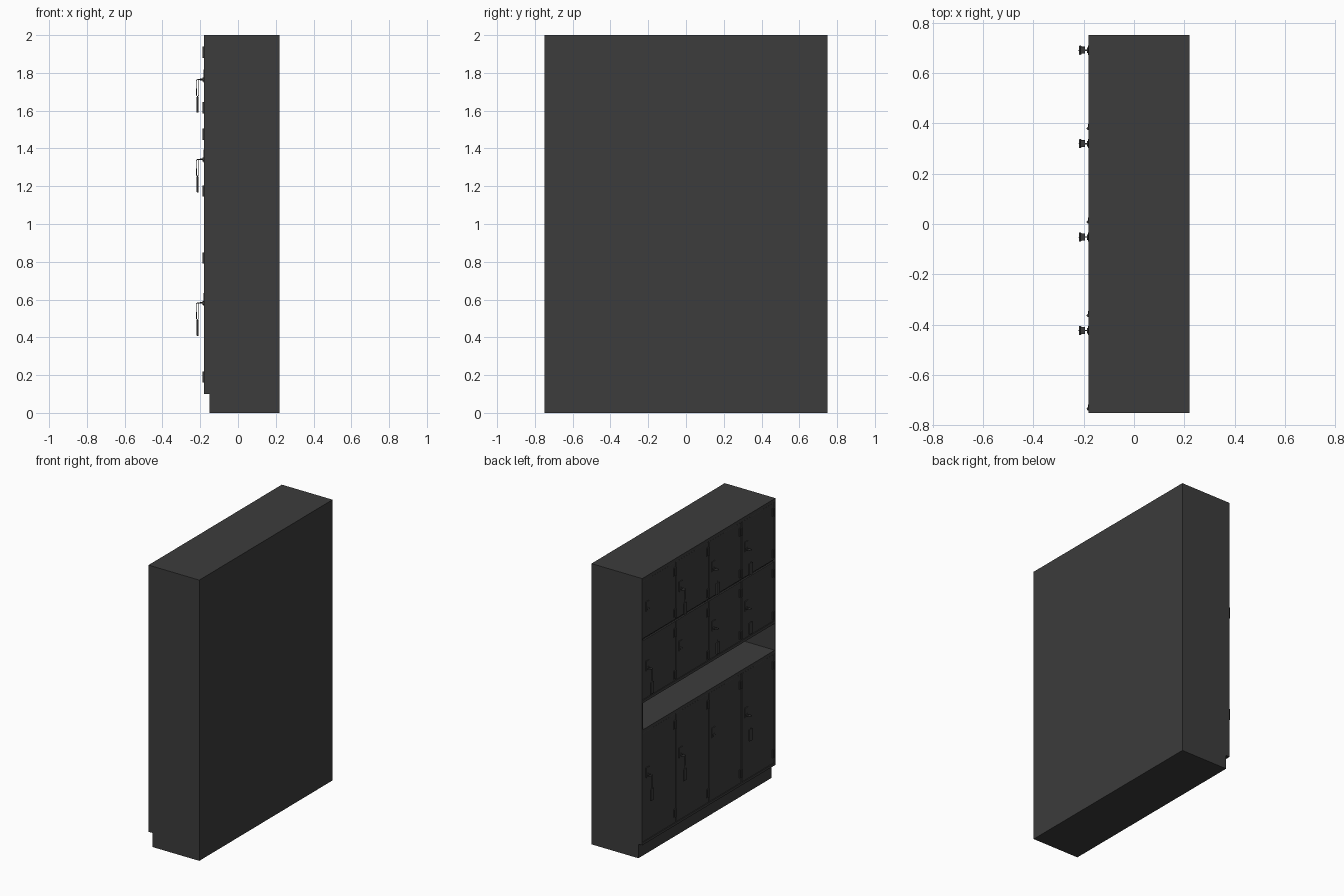
import bpy, math
from mathutils import Vector

cube = bpy.data.objects.get("Cube")
if cube:
    bpy.data.objects.remove(cube)


def material(name, colour):
    m = bpy.data.materials.new(name)
    m.use_nodes = True
    m.diffuse_color = (*colour, 1)
    bsdf = next(n for n in m.node_tree.nodes if n.type == 'BSDF_PRINCIPLED')
    bsdf.inputs["Base Color"].default_value = (*colour, 1)
    return m


GREY = material("dark grey steel", (0.045, 0.045, 0.045))


def finish(obj, name, bevel=0):
    obj.name = name
    obj.data.materials.append(GREY)
    if bevel:
        mod = obj.modifiers.new("soft edge", 'BEVEL')
        mod.width = bevel
        mod.segments = 2
    return obj


def box(name, x, y, z, bevel=0):
    """Box spanning three (low, high) ranges."""
    spans = (x, y, z)
    bpy.ops.mesh.primitive_cube_add(size=1, location=[sum(s) / 2 for s in spans])
    obj = bpy.context.object
    size = Vector([s[1] - s[0] for s in spans])
    for v in obj.data.vertices:
        v.co = v.co * size
    return finish(obj, name, bevel)


def rod(name, centre, radius, length, axis='Z', sides=12):
    turn = (0, math.pi / 2, 0) if axis == 'X' else (0, 0, 0)
    bpy.ops.mesh.primitive_cylinder_add(vertices=sides, radius=radius, depth=length,
                                        location=centre, rotation=turn)
    bpy.ops.object.shade_smooth_by_angle()
    return finish(bpy.context.object, name)


def around(c, half):
    return (c - half, c + half)


FRONT, BACK, SIDE = -0.18, 0.22, 0.75
PANEL = 0.008
INNER = SIDE - PANEL
WIDTH = 2 * INNER / 4
INSIDE = (-INNER, INNER)
DEPTH = (FRONT, BACK - PANEL)

# Cabinet shell and recessed plinth
box("plinth", (-0.15, BACK), (-SIDE, SIDE), (0, 0.1))
box("back_panel", (BACK - PANEL, BACK), (-SIDE, SIDE), (0.1, 2))
box("left_side_panel", DEPTH, (INNER, SIDE), (0.1, 2))
box("right_side_panel", DEPTH, (-SIDE, -INNER), (0.1, 2))
box("top_panel", DEPTH, INSIDE, (1.975, 2))
box("bottom_panel", DEPTH, INSIDE, (0.1, 0.118))
box("open_shelf_floor", DEPTH, INSIDE, (0.895, 0.92))
box("open_shelf_ceiling", DEPTH, INSIDE, (1.11, 1.13))
box("row_divider", (FRONT + 0.012, DEPTH[1]), INSIDE, (1.555, 1.565))


def hinge(y, z):
    rod("hinge_knuckle", (FRONT - 0.002, y - 0.006, z), 0.006, 0.06)
    box("hinge_leaf", (FRONT - 0.003, FRONT + 0.005), (y - 0.006, y + 0.012), around(z, 0.028))


def lock(y, z):
    box("lock_plate", (FRONT - 0.003, FRONT + 0.005), around(y, 0.018), around(z + 0.018, 0.035), 0.001)
    rod("lock_barrel", (FRONT - 0.003, y, z), 0.011, 0.008, 'X', 16)


def key_set(y, z):
    box("key_blade", (FRONT - 0.022, FRONT), around(y, 0.0025), around(z, 0.004))
    box("key_bow", (FRONT - 0.034, FRONT - 0.014), around(y, 0.014), around(z, 0.0025), 0.002)
    # Elongated loop that hangs from the key and carries the tag
    bpy.ops.mesh.primitive_torus_add(location=(FRONT - 0.034, y, z - 0.044),
                                     rotation=(math.pi / 2, 0, 0), major_segments=20,
                                     minor_segments=6, major_radius=0.006, minor_radius=0.0015)
    loop = bpy.context.object
    for v in loop.data.vertices:
        v.co.y += math.copysign(0.038, v.co.y)
    bpy.ops.object.shade_smooth_by_angle()
    finish(loop, "key_loop")
    box("key_tag", around(FRONT - 0.034, 0.005), around(y, 0.018), (z - 0.175, z - 0.09), 0.003)


# Each row: door bottom, door top, hinge heights, lock height, column without key
rows = (
    (1.567, 1.973, (1.91, 1.615), 1.765, 0),
    (1.132, 1.553, (1.475, 1.175), 1.342, 1),
    (0.12, 0.893, (0.82, 0.19), 0.582, 2),
)

# Doors with hinges, locks and hanging keys
for col in range(4):
    high = INNER - col * WIDTH
    low = high - WIDTH
    for bottom, top, hinges, lock_z, keyless in rows:
        box("locker_door", (FRONT + 0.002, FRONT + 0.014),
            (low + 0.003, high - 0.003), (bottom, top), 0.001)
        for z in hinges:
            hinge(low + 0.014, z)
        lock(high - 0.052, lock_z)
        if col != keyless:
            key_set(high - 0.052, lock_z)
    # Partitions behind the door gaps
    if col < 3:
        for name, z in (("lower_partition", (0.118, 0.895)), ("upper_partition", (1.13, 1.975))):
            box(name, (FRONT + 0.014, DEPTH[1]), around(low, 0.005), z)
